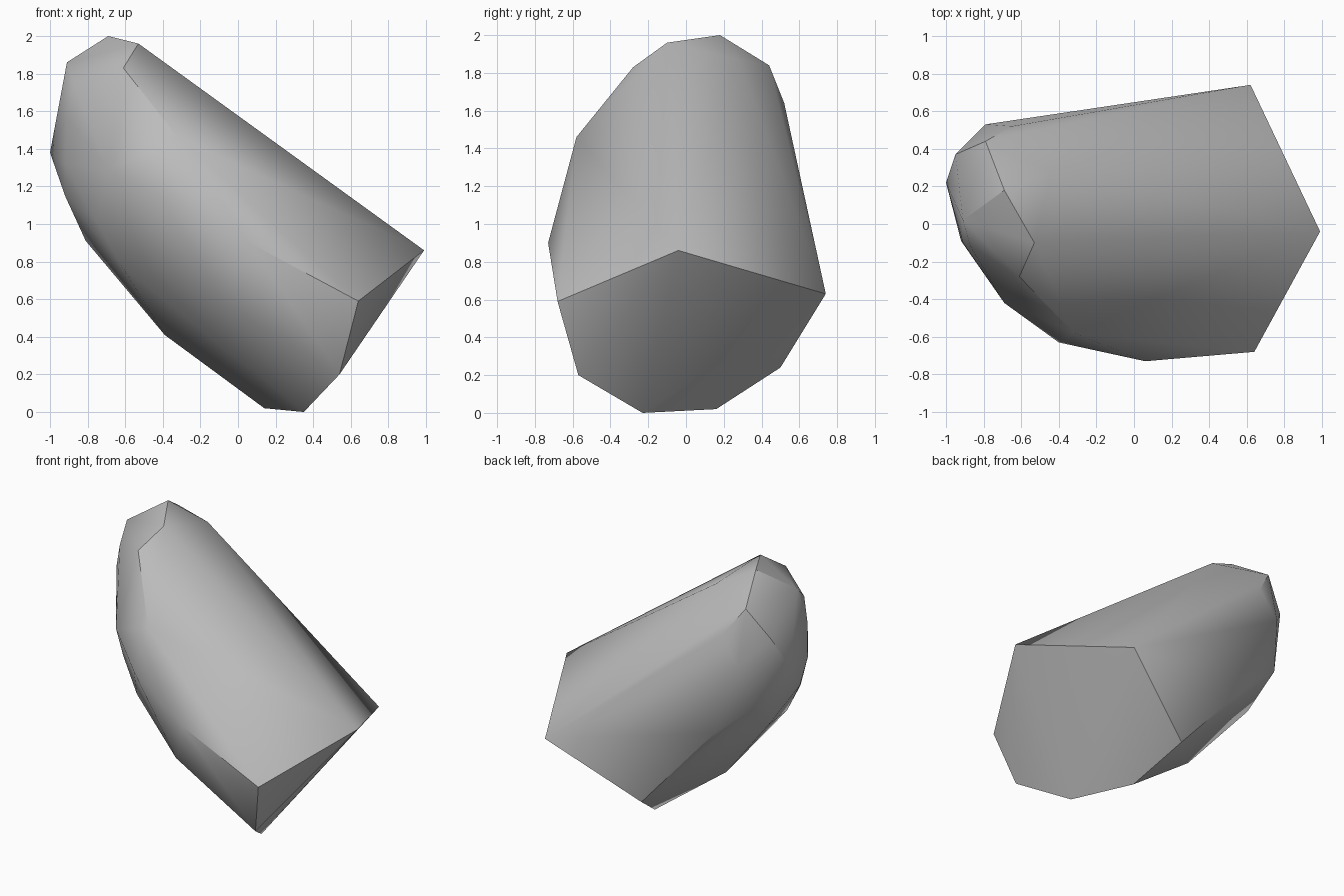
import bpy
import bmesh
from math import radians
from mathutils import Vector

cube = bpy.data.objects.get("Cube")
if cube:
    bpy.data.objects.remove(cube, do_unlink=True)

# Plain grey stone
stone = bpy.data.materials.new("grey_stone")
stone.use_nodes = True
stone_colour = (0.5, 0.5, 0.5, 1.0)
stone.diffuse_color = stone_colour
stone.node_tree.nodes["Principled BSDF"].inputs["Base Color"].default_value = stone_colour

# Corners of the boulder, grouped by region, in hundredths of a unit
broken_end = [(99, -4, 86), (62, 74, 63), (64, -68, 59), (54, -57, 20),
              (35, -23, 0), (14, 16, 2), (1, 50, 24)]
crown = [(-69, 18, 200), (-53, -10, 196), (-61, -28, 183),
         (-91, 2, 186), (-79, 44, 184), (-65, 52, 164), (-44, 28, 187)]
front_flank = [(6, -73, 90), (-40, -63, 114), (-32, -58, 146),
               (-8, -60, 58), (-69, -42, 129), (-62, -28, 78), (-75, -25, 101)]
rounded_end = [(-91, -10, 157), (-87, -12, 174), (-92, -9, 132), (-92, 0, 115),
               (-100, 22, 138), (-95, 37, 163), (-79, 53, 145)]
back_flank = [(-17, 55, 69), (-58, 50, 90), (-84, 44, 112)]
underside = [(-39, 9, 41), (-81, 20, 91)]


def build_boulder(name, corner_groups, material):
    """Wrap the corner groups in a convex skin with softened facets."""
    bm = bmesh.new()
    for group in corner_groups:
        for corner in group:
            bm.verts.new(Vector(corner) / 100)
    hull = bmesh.ops.convex_hull(bm, input=bm.verts[:])
    leftovers = set(hull["geom_interior"]) | set(hull["geom_unused"])
    loose = [item for item in leftovers if isinstance(item, bmesh.types.BMVert)]
    bmesh.ops.delete(bm, geom=loose, context='VERTS')
    bmesh.ops.recalc_face_normals(bm, faces=bm.faces[:])
    mesh = bpy.data.meshes.new(name)
    bm.to_mesh(mesh)
    bm.free()
    mesh.materials.append(material)
    boulder = bpy.data.objects.new(name, mesh)
    bpy.context.collection.objects.link(boulder)
    return boulder


boulder = build_boulder(
    "boulder",
    [broken_end, crown, front_flank, rounded_end, back_flank, underside], stone)

# Smooth the gentle facets, keep the broken edges sharp
bpy.ops.object.select_all(action='DESELECT')
boulder.select_set(True)
bpy.context.view_layer.objects.active = boulder
bpy.ops.object.shade_smooth_by_angle(angle=radians(33))
